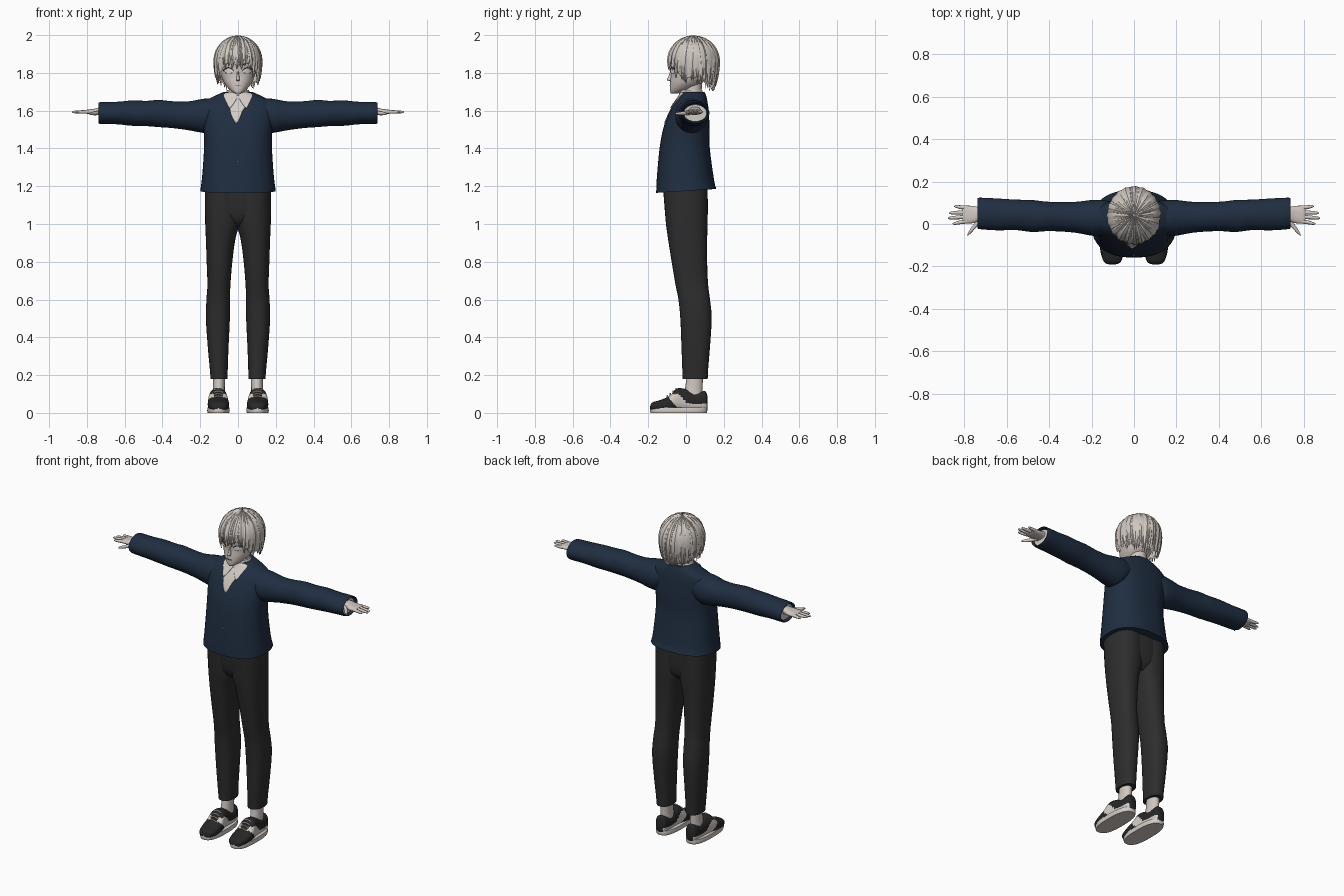
import bpy, bmesh, math, random

random.seed(4)
if "Cube" in bpy.data.objects:
    bpy.data.objects.remove(bpy.data.objects["Cube"])


def material(name, r, g, b):
    m = bpy.data.materials.new(name)
    m.use_nodes = True
    m.diffuse_color = (r, g, b, 1)
    node = next(n for n in m.node_tree.nodes if n.type == 'BSDF_PRINCIPLED')
    node.inputs["Base Color"].default_value = (r, g, b, 1)
    node.inputs["Roughness"].default_value = 0.8
    return m


SKIN = material("skin", .64, .57, .53)
HAIR = material("pale hair", .62, .565, .52)
SHIRT = material("off white cloth", .65, .6, .56)
NAVY = material("navy knit", .014, .027, .052)
CHARCOAL = material("charcoal cloth", .026, .026, .026)
BLACK = material("black leather", .02, .02, .021)
EYE = material("eye white", .8, .78, .76)
DARK = material("lash brown", .09, .075, .07)


def finish(name, bm, mats, mirror=False, angle=50):
    bmesh.ops.recalc_face_normals(bm, faces=bm.faces)
    me = bpy.data.meshes.new(name)
    bm.to_mesh(me)
    bm.free()
    ob = bpy.data.objects.new(name, me)
    bpy.context.collection.objects.link(ob)
    for m in mats:
        me.materials.append(m)
    if mirror:
        ob.modifiers.new("mirror", 'MIRROR').use_mirror_merge = False
    bpy.ops.object.select_all(action='DESELECT')
    ob.select_set(True)
    bpy.context.view_layer.objects.active = ob
    bpy.ops.object.shade_smooth_by_angle(angle=math.radians(angle))
    return ob


def resample(rows, k):
    """Smooth spline through section rows."""
    out = []
    for i in range(len(rows) - 1):
        p = [rows[max(i - 1, 0)], rows[i], rows[i + 1], rows[min(i + 2, len(rows) - 1)]]
        for j in range(k):
            t = j / k
            out.append([b + .5 * t * (c - a + t * (2*a - 5*b + 4*c - d + t * (3*(b - c) + d - a)))
                        for a, b, c, d in zip(*p)])
    return out + [list(rows[-1])]


def loft(name, mat, rows, axis='z', n=2.0, sides=32, k=4, mirror=False, caps=(1, 1), rule=None, tweak=None):
    """Rows are (position, u0, u1, v0, v1): rounded sections stacked along an axis."""
    bm = bmesh.new()
    rings = []
    for p, u0, u1, v0, v1 in resample(rows, k):
        ring = []
        for i in range(sides):
            c, s = math.cos(2 * math.pi * i / sides), math.sin(2 * math.pi * i / sides)
            u = (u0 + u1) / 2 + (u1 - u0) / 2 * math.copysign(abs(c) ** (2 / n), c)
            v = (v0 + v1) / 2 + (v1 - v0) / 2 * math.copysign(abs(s) ** (2 / n), s)
            ring.append(bm.verts.new({'z': (u, v, p), 'x': (p, u, v), 'y': (u, p, v)}[axis]))
        rings.append(ring)
    for a, b in zip(rings, rings[1:]):
        for i in range(sides):
            j = (i + 1) % sides
            bm.faces.new((a[i], a[j], b[j], b[i]))
    for ring, cap in zip((rings[0], rings[-1]), caps):
        if cap:
            bm.faces.new(ring)
    if tweak:
        for v in bm.verts:
            tweak(v.co)
    mats = mat if isinstance(mat, list) else [mat]
    if rule:
        for f in bm.faces:
            f.material_index = rule(f.calc_center_median())
    return finish(name, bm, mats, mirror)


def front(rows, n, x, z):
    """Front surface y of a z loft."""
    rows = resample(rows, 6)
    r = rows[0] if z < rows[0][0] else rows[-1]
    for a, b in zip(rows, rows[1:]):
        if a[0] <= z <= b[0]:
            t = (z - a[0]) / (b[0] - a[0])
            r = [p + t * (q - p) for p, q in zip(a, b)]
    d = min(abs(x) / r[2], 1)
    return (r[3] + r[4]) / 2 - (r[4] - r[3]) / 2 * (1 - d ** n) ** (1 / n)


def patch(name, mat, cols, body, n, lift=.004, mirror=False, k=3):
    """Thin plate hugging a body; cols are (x, z low, z high)."""
    bm = bmesh.new()
    grid = []
    for x, lo, hi in resample(cols, 1 if k == 1 else 3):
        zs = [lo + (hi - lo) * i / 8 for i in range(9)]
        grid.append([bm.verts.new((x, front(body, n, x, z) - lift, z)) for z in zs])
    for a, b in zip(grid, grid[1:]):
        for i in range(8):
            bm.faces.new((a[i], b[i], b[i + 1], a[i + 1]))
    ob = finish(name, bm, [mat], mirror)
    ob.modifiers.new("thickness", 'SOLIDIFY').thickness = .003
    return ob


# Jumper body with a hem that rises toward the back
TORSO = [(1.175, -.2, .2, -.158, .16), (1.25, -.19, .19, -.154, .146), (1.4, -.18, .18, -.14, .126),
         (1.5, -.182, .182, -.122, .125), (1.57, -.19, .19, -.097, .122), (1.62, -.19, .19, -.072, .118),
         (1.65, -.175, .175, -.052, .113), (1.675, -.13, .13, -.034, .108), (1.7, -.075, .075, -.02, .098)]


def hem(co):
    if co.z < 1.2:
        co.z += .065 * co.y


loft("jumper_body", NAVY, TORSO, n=2.4, sides=48, tweak=hem)
loft("jumper_sleeves", NAVY, [(.09, -.04, .1, 1.53, 1.655), (.15, -.055, .113, 1.485, 1.665),
     (.2, -.055, .113, 1.485, 1.66), (.27, -.042, .105, 1.498, 1.648), (.35, -.035, .103, 1.508, 1.65),
     (.42, -.034, .106, 1.513, 1.657), (.48, -.038, .113, 1.518, 1.652), (.56, -.028, .115, 1.52, 1.654),
     (.64, -.03, .12, 1.528, 1.647), (.73, -.024, .124, 1.53, 1.645), (.732, -.016, .116, 1.538, 1.637),
     (.70, -.014, .114, 1.54, 1.635)], 'x', mirror=True, k=3, caps=(1, 0))
loft("shirt_cuffs", SHIRT, [(.66, -.01, .108, 1.545, 1.63), (.722, -.012, .11, 1.542, 1.632)],
     'x', mirror=True)

# Shirt front, collar and button
patch("shirt_front", SHIRT, [(-.07, 1.655, 1.685), (-.045, 1.615, 1.69), (-.034, 1.575, 1.69),
      (-.012, 1.535, 1.695), (.004, 1.548, 1.695), (.02, 1.59, 1.69), (.038, 1.62, 1.69),
      (.065, 1.655, 1.685)], TORSO, 2.4)
patch("collar_wings", SHIRT, [(.005, 1.668, 1.69), (.025, 1.635, 1.698), (.045, 1.615, 1.698),
      (.062, 1.645, 1.696), (.078, 1.678, 1.69)], TORSO, 2.4, .009, True)
loft("shirt_collar", SHIRT, [(1.66, -.075, .075, -.032, .095), (1.69, -.066, .066, -.036, .09),
                             (1.71, -.056, .056, -.034, .085)])
patch("button", EYE, [(-.004, 1.328, 1.332), (.004, 1.328, 1.332)], TORSO, 2.4)

# Trousers: two legs joined by a hip block
loft("trouser_legs", CHARCOAL, [(.18, .055, .145, -.018, .115), (.24, .054, .15, -.02, .118),
     (.35, .05, .16, -.024, .127), (.5, .043, .17, -.03, .136), (.6, .042, .167, -.04, .127),
     (.68, .04, .162, -.056, .117), (.8, .03, .166, -.076, .112), (.92, .014, .17, -.095, .112),
     (1.02, -.01, .174, -.108, .115), (1.2, -.01, .175, -.122, .115)], n=2.3, mirror=True)
loft("trouser_hips", CHARCOAL, [(.985, -.06, .06, -.055, .07), (1.02, -.13, .13, -.09, .1),
     (1.08, -.168, .168, -.108, .112), (1.2, -.172, .172, -.12, .114)], n=2.4)

# Ankles and shoes with pale side panels
loft("ankles", SKIN, [(.08, .068, .135, -.015, .088), (.13, .07, .132, -.005, .088),
                      (.2, .068, .132, .005, .09)], mirror=True)
loft("shoe_soles", SHIRT, [(0, .047, .16, -.188, .11), (.012, .044, .163, -.191, .113),
                           (.028, .046, .161, -.19, .112)], n=2.6, k=2, mirror=True, sides=40)


def shoe_panel(c):
    side = abs(c.x - .104) > .022
    stripe = abs(c.y + .03 + (c.z - .05) * .9) < .034 and c.z < .1
    return int(side and (stripe or (c.y > -.03 and c.z < .05)))


loft("shoes", [BLACK, SHIRT], [(-.19, .085, .12, .02, .034), (-.178, .062, .142, .012, .055),
     (-.13, .048, .158, .008, .07), (-.085, .049, .16, .008, .092), (-.05, .056, .155, .008, .128),
     (-.01, .062, .147, .008, .128), (.05, .063, .143, .008, .108), (.1, .07, .137, .008, .115),
     (.113, .085, .122, .02, .09)], 'y', n=2.5, k=7, sides=40, mirror=True, rule=shoe_panel)
for i in range(4):
    y, z = -.1 + .016 * i, .089 + .0125 * i
    loft(f"shoe_lace_{i + 1}", SHIRT, [(.08, y - .004, y + .004, z - .01, z - .002),
         (.104, y - .004, y + .004, z - .003, z + .005), (.128, y - .004, y + .004, z - .01, z - .002)],
         'x', sides=8, mirror=True)

# Hands
loft("palms", SKIN, [(.66, .022, .078, 1.578, 1.622), (.72, .018, .078, 1.578, 1.62),
     (.76, .004, .085, 1.578, 1.61), (.795, .003, .086, 1.582, 1.606), (.808, .008, .08, 1.588, 1.602)],
     'x', n=2.5, mirror=True)
for name, y, tip, end in (("index", .013, .002, .855), ("middle", .034, .028, .878),
                          ("ring", .055, .052, .872), ("little", .076, .083, .848)):
    loft(name + "_fingers", SKIN, [(.785, y - .01, y + .01, 1.584, 1.604),
         ((.79 + end) / 2, (y + tip) / 2 - .009, (y + tip) / 2 + .009, 1.584, 1.602),
         (end - .008, tip - .006, tip + .006, 1.587, 1.599), (end, tip - .002, tip + .002, 1.591, 1.595)],
         'x', sides=12, mirror=True)
loft("thumbs", SKIN, [(.715, .015, .05, 1.58, 1.606), (.745, -.018, .014, 1.576, 1.598),
     (.77, -.044, -.02, 1.576, 1.594), (.784, -.056, -.044, 1.58, 1.59)], 'x', sides=12, mirror=True)

# Neck, head and face
loft("neck", SKIN, [(1.62, -.05, .05, -.015, .08), (1.76, -.047, .047, -.012, .085)])
HEAD = [(1.69, -.012, .012, -.08, -.05), (1.7, -.03, .03, -.084, -.01), (1.72, -.053, .053, -.085, .04),
        (1.75, -.075, .075, -.084, .09), (1.79, -.09, .09, -.08, .12), (1.83, -.098, .098, -.083, .14),
        (1.88, -.1, .1, -.085, .14), (1.94, -.075, .075, -.045, .12)]
loft("head", SKIN, HEAD, n=2.1)
loft("nose", SKIN, [(1.757, -.008, .008, -.086, -.07), (1.763, -.009, .009, -.102, -.07),
     (1.78, -.007, .007, -.093, -.07), (1.81, -.004, .004, -.084, -.07)], sides=12)
patch("eyes", EYE, [(.026, 1.805, 1.813), (.04, 1.797, 1.824), (.056, 1.797, 1.824),
                    (.072, 1.808, 1.815)], HEAD, 2.1, .003, True)
patch("lashes", DARK, [(.024, 1.811, 1.815), (.04, 1.822, 1.828), (.056, 1.823, 1.829),
                       (.076, 1.81, 1.817)], HEAD, 2.1, .005, True)
patch("eyebrows", DARK, [(.022, 1.841, 1.844), (.05, 1.848, 1.852), (.075, 1.84, 1.842)], HEAD, 2.1, .004, True)
patch("mouth", DARK, [(-.018, 1.733, 1.734), (0, 1.73, 1.734), (.018, 1.733, 1.734)], HEAD, 2.1, .003)

# Hair: a smooth cap below layers of tapered locks falling from the crown
ZC, RZ = 1.862, .134
FRINGE = [(0, 1.828), (30, 1.826), (45, 1.79), (60, 1.75), (90, 1.752), (130, 1.72), (180, 1.7)]


def hair_end(a):
    d = abs((math.degrees(a) + 180) % 360 - 180)
    for (a0, z0), (a1, z1) in zip(FRINGE, FRINGE[1:]):
        if d <= a1:
            return z0 + (z1 - z0) * (d - a0) / (a1 - a0)
    return FRINGE[-1][1]


def hair_point(a, t, end, k):
    quarter = math.pi / 2 * RZ
    s = t * (quarter + ZC - end)
    if s < quarter:
        f, z = math.sin(s / RZ), ZC + RZ * math.cos(s / RZ) * k
    else:
        z = ZC - (s - quarter)
        f = 1 - .26 * ((ZC - z) / .17) ** 2
    return (.128 * f * k * math.sin(a), .04 - .138 * f * k * math.cos(a), z)


bm = bmesh.new()
rings = [[bm.verts.new(hair_point(2 * math.pi * i / 64, max(j / 14, .01),
          hair_end(2 * math.pi * i / 64) + .022 + .006 * (i % 2), .96)) for i in range(64)] for j in range(15)]
bm.faces.new(rings[0])
for a, b in zip(rings, rings[1:]):
    for i in range(64):
        bm.faces.new((a[i], a[i - 1], b[i - 1], b[i]))
finish("hair_cap", bm, [HAIR])

bm = bmesh.new()
for layer, count in enumerate((30, 26, 20)):
    for i in range(count):
        a = 2 * math.pi * (i + .5 * layer + random.uniform(-.2, .2)) / count
        end = hair_end(a) + random.uniform(-.012, .012) + .014 * layer
        half, k, sweep = 4.2 / count, .975 + .012 * layer, random.uniform(-.12, .12)
        last = None
        for j in range(13):
            t = .02 + .98 * j / 12
            w, c = half * (1.02 - t ** 5), a + sweep * t * t
            row = [bm.verts.new(hair_point(c + d * w, t, end, k + e))
                   for d, e in ((-1, -.022), (0, .018), (1, -.022))]
            if last:
                for p in (0, 1):
                    bm.faces.new((last[p], last[p + 1], row[p + 1], row[p]))
            last = row
finish("hair_locks", bm, [HAIR], angle=35)
